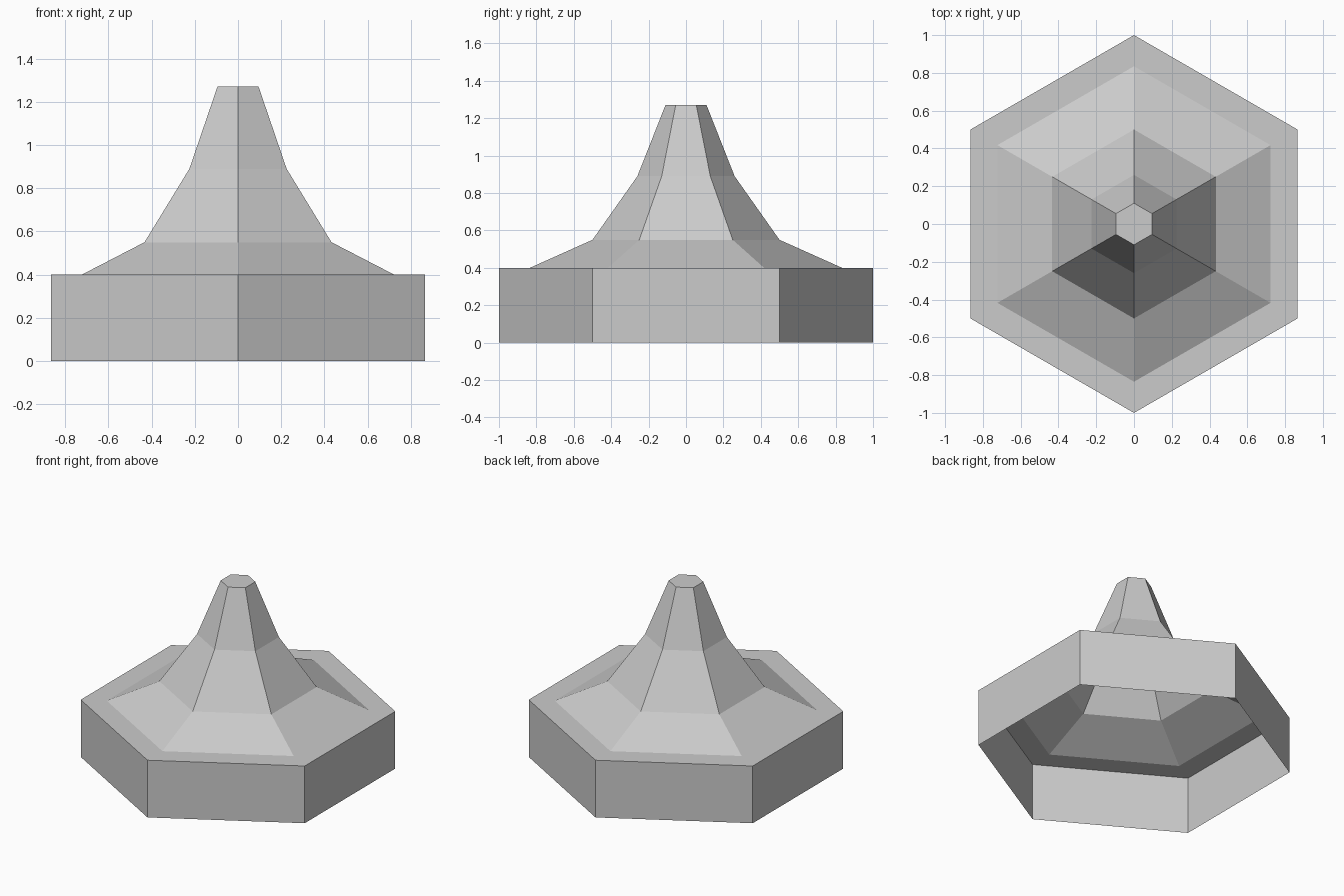
import bpy
import bmesh
from math import cos, sin, pi

cube = bpy.data.objects.get("Cube")
if cube:
    bpy.data.objects.remove(cube, do_unlink=True)

SIDES = 6
# Radius and height of each hexagonal ring, from the open rim to the tip
PROFILE = [(1, 0), (1, 0.4), (0.835, 0.4), (0.5, 0.55), (0.26, 0.89), (0.11, 1.27)]


def make_material(name, color):
    mat = bpy.data.materials.new(name)
    mat.use_nodes = True
    mat.diffuse_color = color
    mat.node_tree.nodes["Principled BSDF"].inputs["Base Color"].default_value = color
    return mat


def add_ring(bm, radius, z):
    angles = [pi / 2 + 2 * pi * i / SIDES for i in range(SIDES)]
    return [bm.verts.new((radius * cos(a), radius * sin(a), z)) for a in angles]


# Hollow hexagonal shell, open underneath and capped at the tip
bm = bmesh.new()
rings = [add_ring(bm, r, z) for r, z in PROFILE]
for low, high in zip(rings, rings[1:]):
    for i in range(SIDES):
        j = (i + 1) % SIDES
        bm.faces.new((low[i], low[j], high[j], high[i]))
bm.faces.new(rings[-1])

mesh = bpy.data.meshes.new("hexagonal_spire_shell")
bm.to_mesh(mesh)
bm.free()
mesh.materials.append(make_material("light grey", (0.6, 0.6, 0.6, 1)))
shell = bpy.data.objects.new("hexagonal_spire_shell", mesh)
bpy.context.collection.objects.link(shell)
